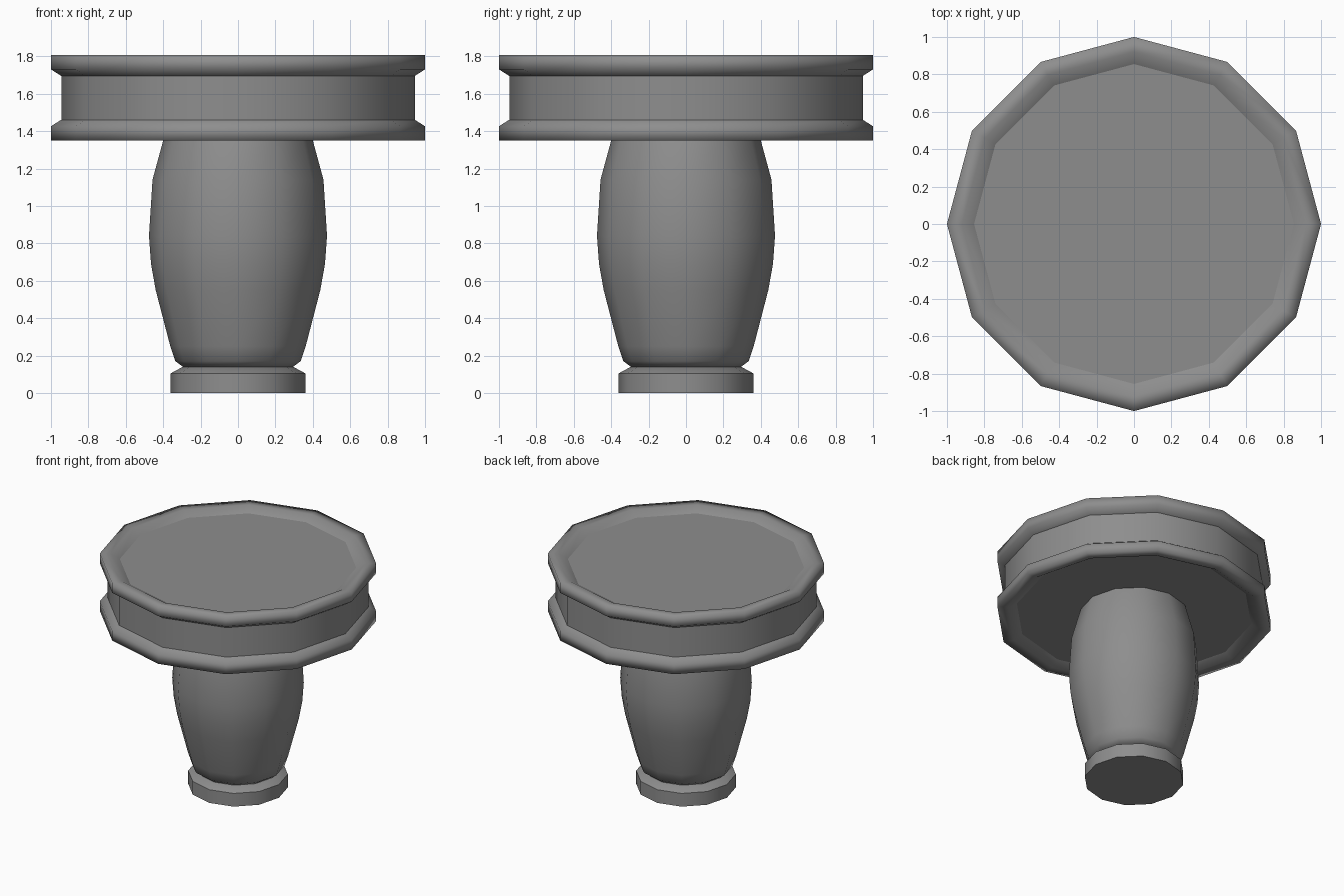
import bpy
import bmesh
from math import cos, sin, pi, radians

cube = bpy.data.objects.get("Cube")
if cube:
    bpy.data.objects.remove(cube, do_unlink=True)

SIDES = 12

grey = bpy.data.materials.new("mid_grey")
grey.use_nodes = True
colour = (0.27, 0.27, 0.27, 1)
grey.diffuse_color = colour
grey.node_tree.nodes["Principled BSDF"].inputs["Base Color"].default_value = colour


def lathe(name, profile, caps=False, angle=40):
    """Turn a (radius, height) profile around z, listed from bottom to top."""
    bm = bmesh.new()
    rings = [[bm.verts.new((r * cos(2 * pi * i / SIDES), r * sin(2 * pi * i / SIDES), z))
              for i in range(SIDES)] for r, z in profile]
    for low, high in zip(rings, rings[1:]):
        for i in range(SIDES):
            j = (i + 1) % SIDES
            bm.faces.new((low[i], low[j], high[j], high[i]))
    if caps:
        bm.faces.new(rings[0][::-1])
        bm.faces.new(rings[-1])
    mesh = bpy.data.meshes.new(name)
    bm.to_mesh(mesh)
    bm.free()
    mesh.materials.append(grey)
    obj = bpy.data.objects.new(name, mesh)
    bpy.context.collection.objects.link(obj)
    bpy.ops.object.select_all(action="DESELECT")
    obj.select_set(True)
    bpy.context.view_layer.objects.active = obj
    bpy.ops.object.shade_smooth_by_angle(angle=radians(angle))
    return obj


# Foot with a chamfered top
lathe("foot", [(0.36, 0), (0.36, 0.105), (0.295, 0.14)], caps=True)

# Bulging pedestal
lathe("pedestal", [(0.295, 0.14), (0.335, 0.17), (0.362, 0.25), (0.44, 0.55),
                   (0.465, 0.69), (0.476, 0.84), (0.457, 1.14), (0.40, 1.35),
                   (0.385, 1.40)], caps=True, angle=60)

# Drum band and its recessed top and bottom panels
lathe("drum_band", [(0.945, 1.46), (0.945, 1.70)])
lathe("drum_panels", [(0.87, 1.387), (0.87, 1.768)], caps=True)

# Rounded rims, the lower one mirrored about the middle of the drum
MIDDLE = 1.578
rim = [(0.94, 1.692), (1, 1.73), (1, 1.806), (0.92, 1.806), (0.85, 1.765)]
lathe("top_rim", rim, angle=100)
lathe("bottom_rim", [(r, 2 * MIDDLE - z) for r, z in reversed(rim)], angle=100)
